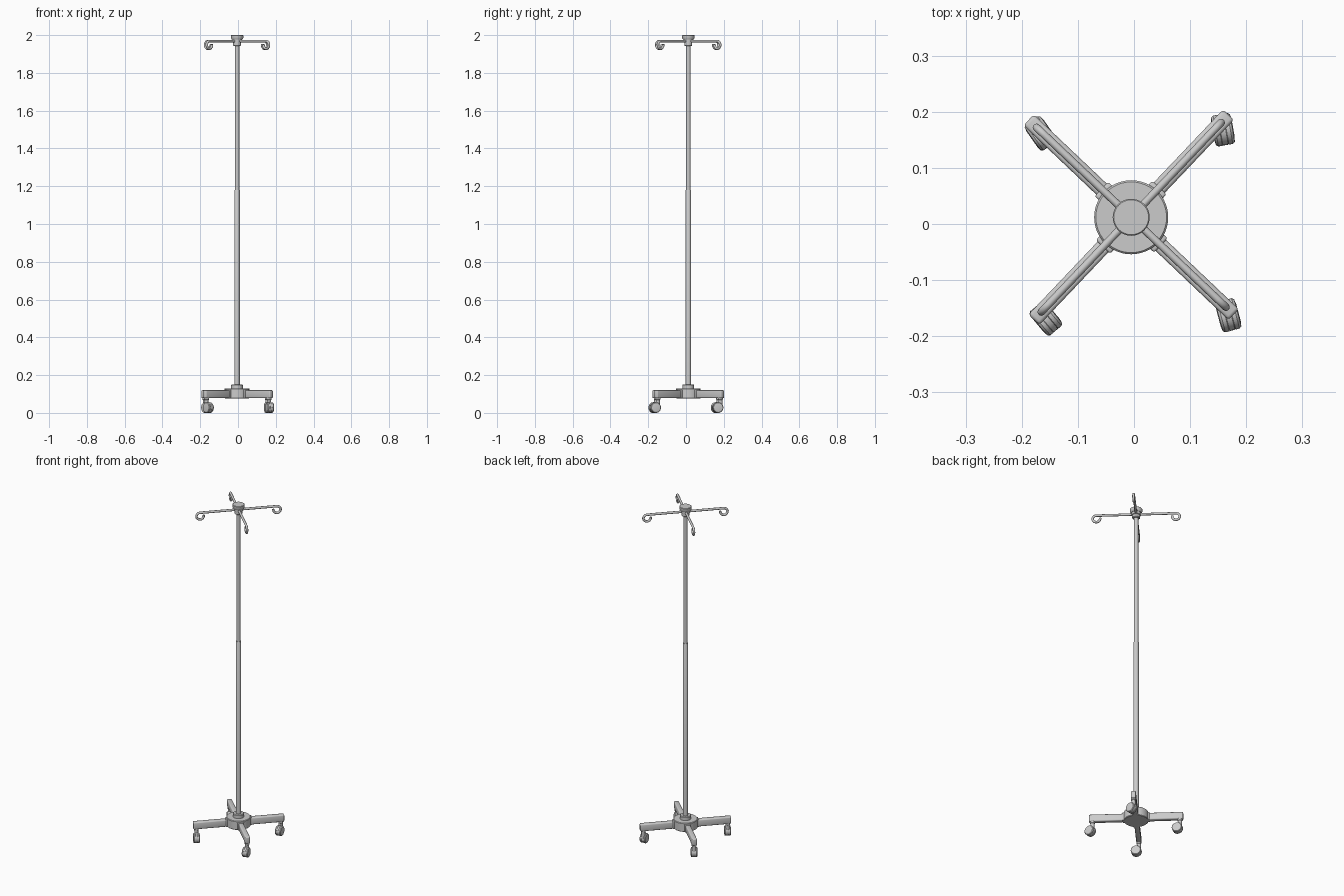
import bpy, bmesh, math
from mathutils import Matrix, Vector

if "Cube" in bpy.data.objects:
    bpy.data.objects.remove(bpy.data.objects["Cube"])

CX, CY = -0.005, 0.012          # pole axis
TURN = math.radians(46.5)       # first leg direction


def finish(name, bm, angle=35):
    me = bpy.data.meshes.new(name)
    bmesh.ops.recalc_face_normals(bm, faces=bm.faces)
    bm.to_mesh(me)
    bm.free()
    ob = bpy.data.objects.new(name, me)
    bpy.context.collection.objects.link(ob)
    bpy.ops.object.select_all(action='DESELECT')
    ob.select_set(True)
    bpy.context.view_layer.objects.active = ob
    bpy.ops.object.shade_smooth_by_angle(angle=math.radians(angle))
    return ob


def lathe(name, profile, matrix, n=32):
    """Spin (radius, height) points round local z, closing both ends."""
    bm = bmesh.new()
    rings = []
    for r, z in profile:
        rings.append([bm.verts.new(matrix @ Vector((r * math.cos(2 * math.pi * i / n),
                      r * math.sin(2 * math.pi * i / n), z))) for i in range(n)])
    for a, b in zip(rings, rings[1:]):
        for i in range(n):
            j = (i + 1) % n
            bm.faces.new((a[i], a[j], b[j], b[i]))
    bm.faces.new(rings[0])
    bm.faces.new(rings[-1])
    return finish(name, bm)


def box(name, x0, x1, w, z0, z1, matrix, bevel):
    bm = bmesh.new()
    bmesh.ops.create_cube(bm, size=1, matrix=matrix
                          @ Matrix.Translation(((x0 + x1) / 2, 0, (z0 + z1) / 2))
                          @ Matrix.Diagonal((x1 - x0, w, z1 - z0, 1)))
    bmesh.ops.bevel(bm, geom=bm.edges[:], offset=bevel, segments=3,
                    profile=0.5, affect='EDGES')
    return finish(name, bm)


axis = Matrix.Translation((CX, CY, 0))

# Hub, pole collar and two-stage pole
lathe("base_hub", [(0.063, 0.077), (0.066, 0.08), (0.066, 0.127), (0.063, 0.13)], axis, 48)
lathe("pole_collar", [(0.031, 0.128), (0.031, 0.148), (0.028, 0.151)], axis)
lathe("lower_pole", [(0.0148, 0.13), (0.0148, 1.178), (0.0138, 1.18)], axis)
lathe("upper_pole", [(0.0118, 1.1), (0.0118, 1.96)], axis)

# Hook head and cap
lathe("hook_head", [(0.018, 1.943), (0.021, 1.946), (0.021, 1.96), (0.025, 1.962),
                    (0.025, 1.982)], axis)
lathe("top_cap", [(0.028, 1.976), (0.033, 1.985), (0.033, 1.998), (0.031, 2.0)], axis)

trail = [-80, -55, -50, -75]    # way each caster has swivelled
for k in range(4):
    arm = axis @ Matrix.Rotation(TURN + k * math.pi / 2, 4, 'Z')

    # Leg and its socket on the hub
    box(f"leg_{k}", 0.04, 0.252, 0.027, 0.078, 0.12, arm, 0.006)
    box(f"leg_socket_{k}", 0.04, 0.073, 0.035, 0.077, 0.124, arm, 0.004)

    # Curled hook swept along a curve
    cu = bpy.data.curves.new(f"hook_{k}", 'CURVE')
    cu.dimensions = '3D'
    cu.bevel_depth = 0.0068
    cu.bevel_resolution = 3
    cu.use_fill_caps = True
    pts = [(0.015, 1.968), (0.12, 1.968)]
    for i in range(21):
        a = math.radians(90 - i * 280 / 20)
        pts.append((0.213 + 0.02 * math.cos(a), 1.948 + 0.02 * math.sin(a)))
    sp = cu.splines.new('POLY')
    sp.points.add(len(pts) - 1)
    for p, (r, z) in zip(sp.points, pts):
        p.co = (*(arm @ Vector((r, 0, z))), 1)
    sp.use_smooth = True
    bpy.context.collection.objects.link(bpy.data.objects.new(f"hook_{k}", cu))

    # Swivelling twin-wheel caster: stem, hood and wheels
    pos = arm @ Vector((0.234, 0, 0))
    cast = Matrix.Translation(pos) @ Matrix.Rotation(math.radians(trail[k]), 4, 'Z')
    lathe(f"caster_stem_{k}", [(0.011, 0.035), (0.011, 0.068), (0.013, 0.07), (0.013, 0.082)],
          cast, 20)
    axle = cast @ Matrix.Translation((0.014, 0, 0.028)) @ Matrix.Rotation(math.pi / 2, 4, 'X')
    lathe(f"caster_hood_{k}", [(0.029, -0.005), (0.029, 0.005)],
          axle @ Matrix.Translation((0, 0.001, 0)) @ Matrix.Scale(0.96, 4), 28)
    for s in (-1, 1):
        side = axle @ Matrix.Diagonal((1, 1, s, 1))
        lathe(f"caster_wheel_{k}_{'a' if s < 0 else 'b'}",
              [(0.026, 0.004), (0.028, 0.006), (0.028, 0.013), (0.025, 0.017), (0.016, 0.0185)],
              side, 28)
